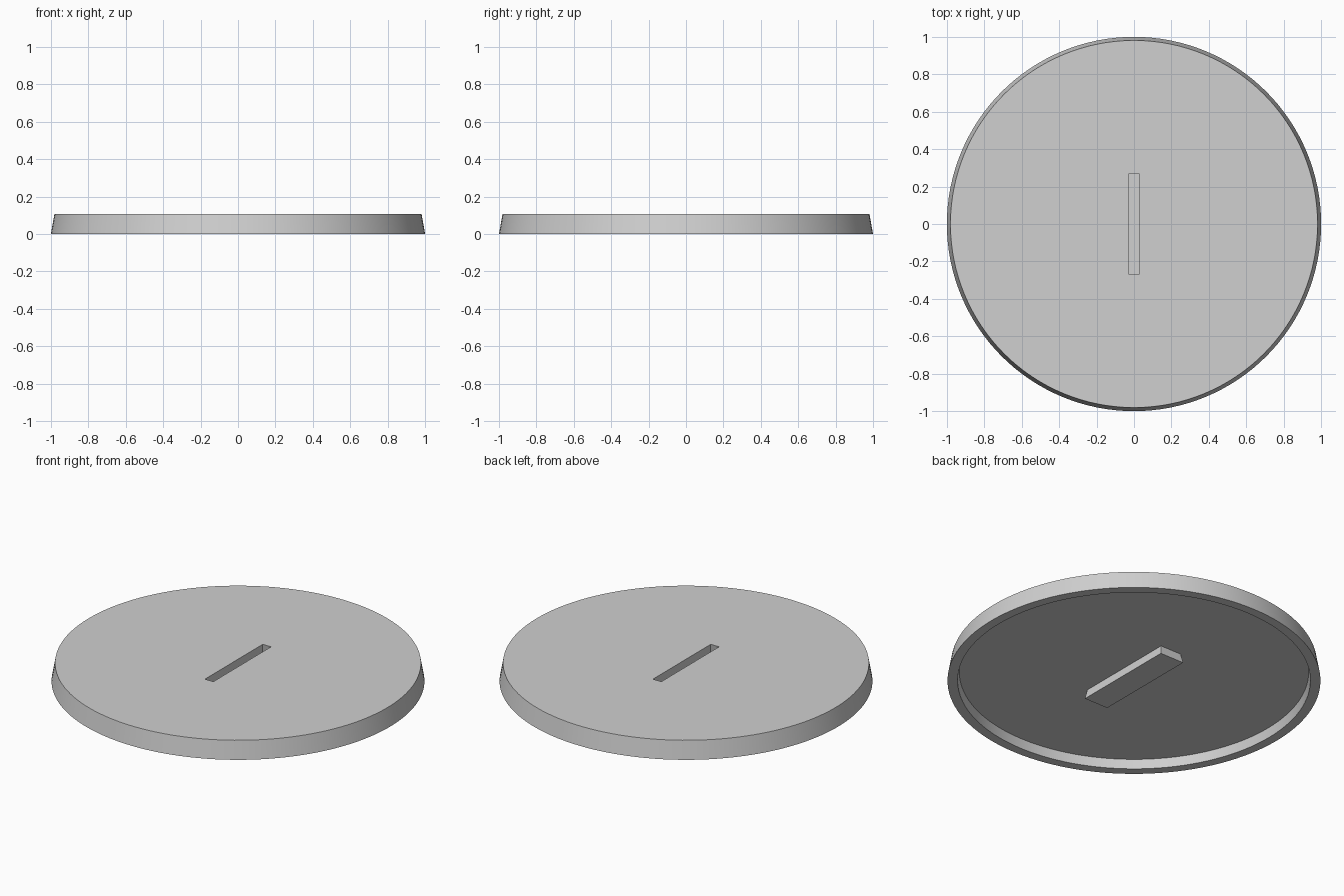
import bpy, bmesh, math

cube = bpy.data.objects.get("Cube")
if cube:
    bpy.data.objects.remove(cube, do_unlink=True)

HEIGHT = 0.107          # overall height
CEILING = HEIGHT / 2    # underside of the plate and floor of the slot
DRAFT = 0.18            # outward flare of every wall per unit of depth
SEGMENTS = 128

grey = bpy.data.materials.new("light grey")
grey.use_nodes = True
colour = (0.63, 0.63, 0.63, 1)
grey.diffuse_color = colour
grey.node_tree.nodes["Principled BSDF"].inputs["Base Color"].default_value = colour


def make_object(name, bm):
    bmesh.ops.recalc_face_normals(bm, faces=bm.faces)
    mesh = bpy.data.meshes.new(name)
    bm.to_mesh(mesh)
    bm.free()
    mesh.materials.append(grey)
    obj = bpy.data.objects.new(name, mesh)
    bpy.context.collection.objects.link(obj)
    return obj


def lathe(name, profile):
    """Solid of revolution from (radius, z) rings, closed by a flat cap at each end."""
    bm = bmesh.new()
    rings = []
    for r, z in profile:
        angles = [2 * math.pi * i / SEGMENTS for i in range(SEGMENTS)]
        rings.append([bm.verts.new((r * math.cos(a), r * math.sin(a), z)) for a in angles])
    for low, high in zip(rings, rings[1:]):
        for i in range(SEGMENTS):
            j = (i + 1) % SEGMENTS
            bm.faces.new((low[i], low[j], high[j], high[i]))
    bm.faces.new(rings[0])
    bm.faces.new(rings[-1])
    return make_object(name, bm)


def flared_block(name, half_x, half_y, z_ref, z_low, z_high):
    """Block with the given half sizes at z_ref, widening downward."""
    bm = bmesh.new()
    bmesh.ops.create_cube(bm, size=2)
    for v in bm.verts:
        z = z_high if v.co.z > 0 else z_low
        grow = (z_ref - z) * DRAFT
        v.co = (v.co.x * (half_x + grow), v.co.y * (half_y + grow), z)
    return make_object(name, bm)


# Round cap with a thin rim around a shallow hollow underside
cap = lathe("slotted_cap", [(0.937, CEILING), (0.946, 0), (1.0, 0), (0.981, HEIGHT)])

# Boss under the plate, and the slot sunk into it from above
boss = flared_block("slot_boss", 0.078, 0.317, 0, 0, 0.08)
slot = flared_block("slot_cutter", 0.0275, 0.27, HEIGHT, CEILING, 0.13)

for helper, operation in ((boss, 'UNION'), (slot, 'DIFFERENCE')):
    helper.hide_render = True
    mod = cap.modifiers.new(helper.name, 'BOOLEAN')
    mod.object = helper
    mod.operation = operation
    mod.solver = 'EXACT'

# Apply the cuts and drop the helpers
bpy.ops.object.select_all(action='DESELECT')
bpy.context.view_layer.objects.active = cap
cap.select_set(True)
for mod in list(cap.modifiers):
    bpy.ops.object.modifier_apply(modifier=mod.name)
for helper in (boss, slot):
    bpy.data.objects.remove(helper, do_unlink=True)

bpy.ops.object.shade_smooth_by_angle(angle=math.radians(30))
